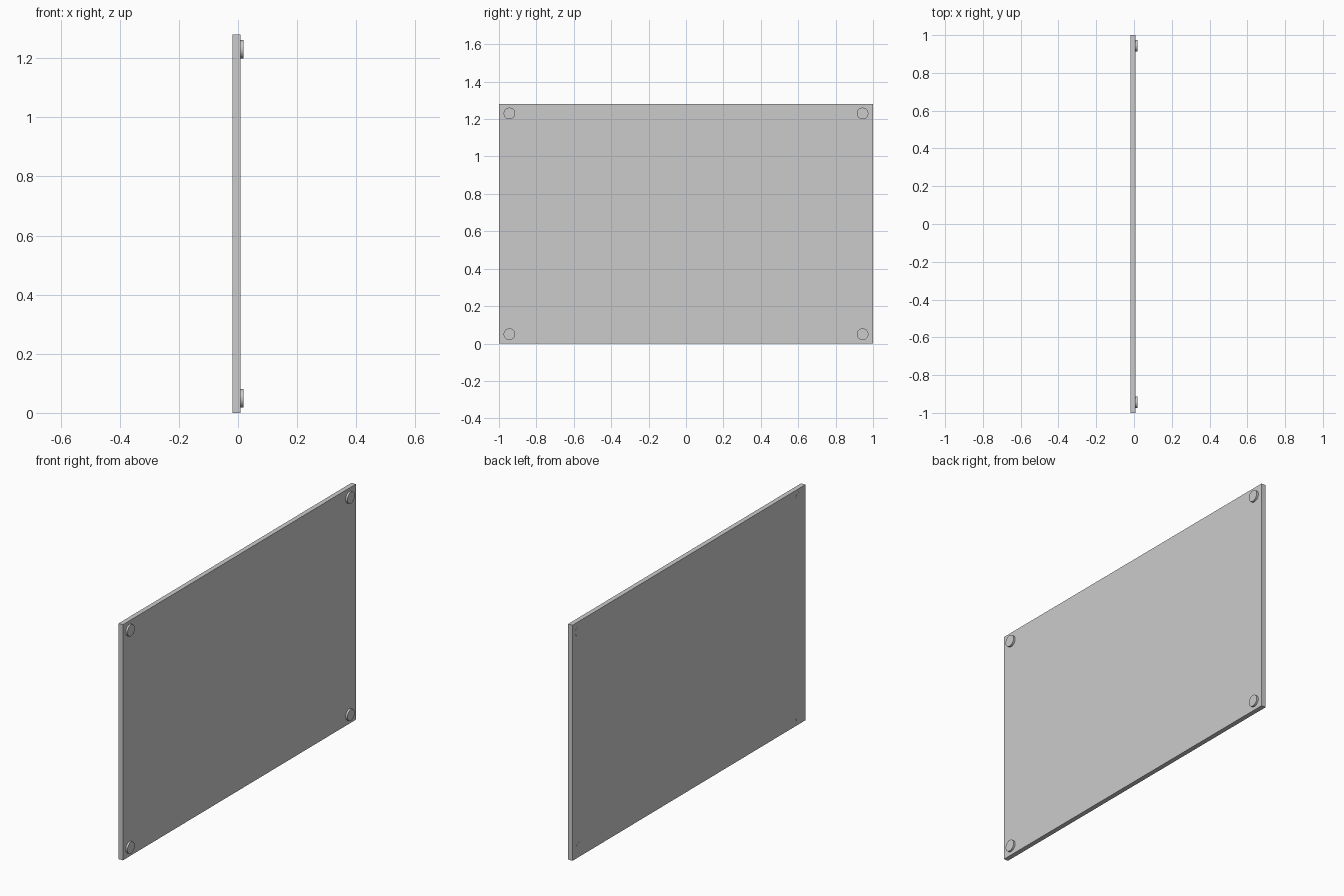
import bpy, math

if "Cube" in bpy.data.objects:
    bpy.data.objects.remove(bpy.data.objects["Cube"])

HEIGHT = 1.28
BACK, FACE, PIN_FRONT = -0.018, 0.008, 0.0185

# Thin upright panel
bpy.ops.mesh.primitive_cube_add(size=1, location=((BACK + FACE) / 2, 0, HEIGHT / 2))
panel = bpy.context.object
panel.name = "panel"
panel.scale = (FACE - BACK, 2, HEIGHT)
bpy.ops.object.transform_apply(location=False, rotation=False, scale=True)


# Round mounting pin running through the panel
def add_pin(name, y, z):
    back = BACK - 0.0005
    bpy.ops.mesh.primitive_cylinder_add(
        vertices=32, radius=0.031, depth=PIN_FRONT - back,
        location=((PIN_FRONT + back) / 2, y, z), rotation=(0, math.pi / 2, 0))
    pin = bpy.context.object
    pin.name = name
    bpy.ops.object.shade_smooth_by_angle(angle=math.radians(30))


# One pin per corner
for side, y in (("left", -0.944), ("right", 0.944)):
    for level, z in (("lower", 0.05), ("upper", HEIGHT - 0.05)):
        add_pin(f"{level}_{side}_pin", y, z)
